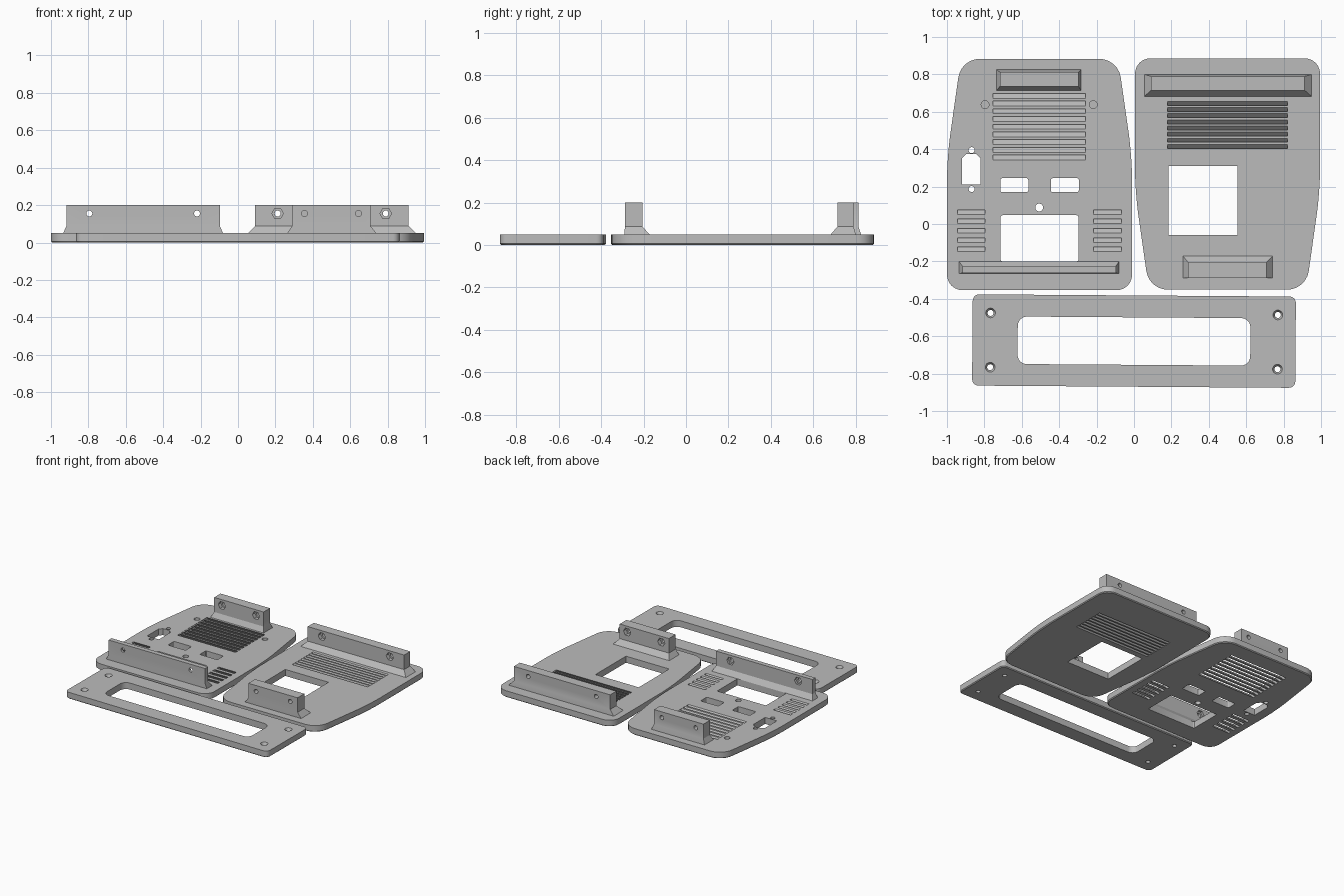
import bpy, bmesh, math
from mathutils import Matrix

if "Cube" in bpy.data.objects:
    bpy.data.objects.remove(bpy.data.objects["Cube"])

T = 0.05  # plate thickness
grey = bpy.data.materials.new("plain_grey")
grey.diffuse_color = (0.5, 0.5, 0.5, 1)
grey.use_nodes = True
grey.node_tree.nodes["Principled BSDF"].inputs["Base Color"].default_value = grey.diffuse_color


def loft(bm, rings):
    """Closed solid through rings of equal point count."""
    vs = [[bm.verts.new(p) for p in r] for r in rings]
    n = len(vs[0])
    for a, b in zip(vs, vs[1:]):
        for i in range(n):
            bm.faces.new((a[i], a[(i + 1) % n], b[(i + 1) % n], b[i]))
    bm.faces.new(vs[0][::-1])
    bm.faces.new(vs[-1])


def make(name, solids):
    bm = bmesh.new()
    for rings in solids:
        loft(bm, rings)
    bmesh.ops.remove_doubles(bm, verts=bm.verts, dist=1e-5)
    bmesh.ops.recalc_face_normals(bm, faces=bm.faces)
    me = bpy.data.meshes.new(name)
    bm.to_mesh(me)
    bm.free()
    me.materials.append(grey)
    ob = bpy.data.objects.new(name, me)
    bpy.context.collection.objects.link(ob)
    return ob


def cut(ob, solids):
    """Subtract solids and keep only the finished mesh."""
    cutter = make("cutter", solids)
    cutter.hide_render = True
    mod = ob.modifiers.new("cut", 'BOOLEAN')
    mod.operation, mod.solver, mod.object = 'DIFFERENCE', 'EXACT', cutter
    dg = bpy.context.evaluated_depsgraph_get()
    me = bpy.data.meshes.new_from_object(ob.evaluated_get(dg))
    ob.modifiers.clear()
    ob.data = me
    bpy.data.objects.remove(cutter)


def rounded(pts, radii, seg=6):
    """Round the corners of a polygon with quadratic arcs."""
    out, n = [], len(pts)
    for i, (x, y) in enumerate(pts):
        r = radii[i]
        if r == 0:
            out.append((x, y))
            continue
        ends = []
        for qx, qy in (pts[i - 1], pts[(i + 1) % n]):
            d = math.hypot(qx - x, qy - y)
            ends.append((x + (qx - x) * r / d, y + (qy - y) * r / d))
        (ax, ay), (bx, by) = ends
        for k in range(seg + 1):
            t = k / seg
            w = 0.75 * 2 * t * (1 - t)  # weighted to resemble a circle arc
            s = (1 - t) ** 2 + w + t * t
            out.append((((1 - t) ** 2 * ax + w * x + t * t * bx) / s,
                        ((1 - t) ** 2 * ay + w * y + t * t * by) / s))
    return out


def rect(x0, x1, y0, y1):
    return [(x0, y0), (x1, y0), (x1, y1), (x0, y1)]


def at(pts, z):
    return [(x, y, z) for x, y in pts]


def plate_solid(pts, c=0.006):
    """Slab with a slightly chamfered lower edge."""
    cx = (min(p[0] for p in pts) + max(p[0] for p in pts)) / 2
    cy = (min(p[1] for p in pts) + max(p[1] for p in pts)) / 2
    hx = max(p[0] for p in pts) - cx
    hy = max(p[1] for p in pts) - cy
    low = [(cx + (x - cx) * (1 - c / hx), cy + (y - cy) * (1 - c / hy)) for x, y in pts]
    return [at(low, 0), at(pts, c), at(pts, T)]


def window(pts):
    return [at(pts, -0.02), at(pts, T + 0.02)]


def circle(x, y, r, n=24):
    return [(x + r * math.cos(2 * math.pi * i / n), y + r * math.sin(2 * math.pi * i / n))
            for i in range(n)]


def slot(x0, x1, y, w, k):
    """Louvre slot slanted through the plate."""
    rings = []
    for z in (-0.02, T + 0.02):
        s = y + (T - z) * k
        rings.append(at(rect(x0, x1, s - w / 2, s + w / 2), z))
    return rings


def along_y(x, z, r, y0, y1, n):
    return [[(px, y, pz) for px, pz in circle(x, z, r, n)] for y in (y0, y1)]


def bracket(name, base, wall, xs, inner):
    """Upright with a sloped foot, bolt holes and nut pockets on the inner face."""
    ob = make(name, [[at(rect(*base), T - 0.003), at(rect(*base), T),
                      at(rect(*wall), 0.088), at(rect(*wall), 0.2)]])
    y0, y1 = wall[2:]
    cut(ob, [along_y(x, 0.155, 0.016, y0 - 0.1, y1 + 0.1, 20) for x in xs])
    d = min(0.03, (y1 - y0) * 0.5)
    yi = y1 if inner > 0 else y0
    cut(ob, [along_y(x, 0.155, 0.031, yi - inner * d, yi + inner * 0.05, 6) for x in xs])


# Side panel outline, tapering towards +y; flipped for the second panel
def panel_outline(cx, flip):
    half = [(0.495, -0.62), (0.495, 0.09), (0.42, 0.617)]
    pts = half + [(-x, y) for x, y in half[::-1]]
    r = [0.085, 0.13, 0.10, 0.10, 0.13, 0.085]
    return [(cx + x, 0.266 + flip * y) for x, y in rounded(pts, r)]


# Panel with connector openings
left = make("connector_panel", [plate_solid(panel_outline(-0.505, 1))])
cuts = [slot(-0.755, -0.26, 0.685 - i * 0.0412, 0.026, 1) for i in range(9)]
for x0, x1 in ((-0.943, -0.797), (-0.217, -0.068)):
    cuts += [slot(x0, x1, 0.064 - i * 0.05, 0.024, 1) for i in range(5)]
for x0, x1, y0, y1 in ((-0.715, -0.565, 0.17, 0.245), (-0.445, -0.295, 0.17, 0.245),
                       (-0.713, -0.297, -0.2, 0.047)):
    cuts.append(window(rounded(rect(x0, x1, y0, y1), [0.01] * 4, 3)))
cuts.append(window([(-0.92, 0.21), (-0.82, 0.21), (-0.82, 0.35), (-0.843, 0.373),
                    (-0.897, 0.373), (-0.92, 0.35)]))
for x, y, r in ((-0.507, 0.088, 0.021), (-0.868, 0.395, 0.016), (-0.868, 0.187, 0.016)):
    cuts.append(window(circle(x, y, r)))
# Blind screw pits
for x in (-0.796, -0.218):
    cuts.append([at(circle(x, 0.638, 0.021), 0.02), at(circle(x, 0.638, 0.021), 0.07)])
cut(left, cuts)

# Panel with a square opening
right = make("vent_panel", [plate_solid(panel_outline(0.5, -1))])
cut(right, [slot(0.178, 0.822, 0.645 - i * 0.0329, 0.021, -1) for i in range(8)]
    + [window(rect(0.185, 0.553, -0.06, 0.31))])

# Mounting brackets
bracket("connector_panel_back_bracket", (-0.735, -0.283, 0.715, 0.825),
        (-0.717, -0.297, 0.735, 0.812), (-0.652, -0.362), -1)
bracket("connector_panel_front_bracket", (-0.935, -0.08, -0.265, -0.2),
        (-0.917, -0.097, -0.262, -0.226), (-0.795, -0.219), 1)
bracket("vent_panel_back_bracket", (0.055, 0.95, 0.682, 0.8),
        (0.092, 0.912, 0.715, 0.789), (0.212, 0.79), -1)
bracket("vent_panel_front_bracket", (0.263, 0.74, -0.29, -0.172),
        (0.29, 0.708, -0.288, -0.206), (0.355, 0.645), 1)

# Front frame with countersunk corner holes, very slightly turned
frame = make("front_frame", [plate_solid(rounded(rect(-0.864, 0.864, -0.244, 0.244), [0.035] * 4))])
cuts = [window(rounded(rect(-0.622, 0.622, -0.127, 0.127), [0.05] * 4))]
for x in (-0.768, 0.768):
    for y in (-0.145, 0.145):
        cuts.append([at(circle(x, y, r), z) for r, z in
                     ((0.016, -0.02), (0.016, 0.03), (0.026, T), (0.026, T + 0.02))])
cut(frame, cuts)
frame.data.transform(Matrix.Translation((0, -0.626, 0)) @ Matrix.Rotation(math.radians(-0.4), 4, 'Z'))

# Smooth rounded corners, keep edges sharp
for ob in bpy.context.scene.objects:
    ob.select_set(True)
    bpy.context.view_layer.objects.active = ob
bpy.ops.object.shade_smooth_by_angle(angle=math.radians(25))
